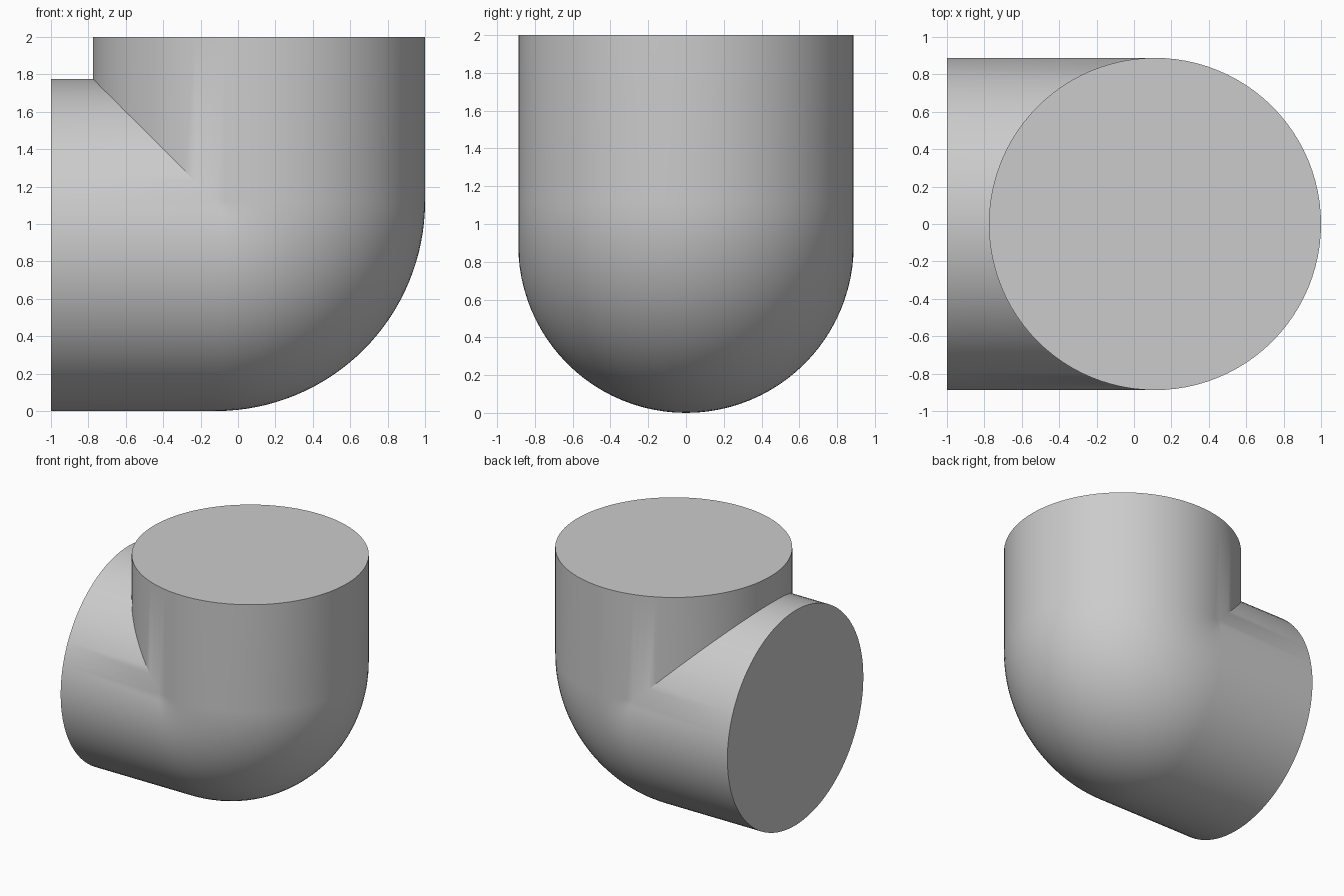
import bpy, bmesh, math

if "Cube" in bpy.data.objects:
    bpy.data.objects.remove(bpy.data.objects["Cube"])

R = 0.888                  # pipe radius
CX, CZ = -0.12, 1.12       # centre of the bend
BEND = 0.232               # bend radius of the pipe axis
END_X, TOP_Z = -1.0, 2.0   # open ends of the two legs
ARC_STEPS = 32

# angles around the pipe, with a point exactly where the inner crease begins
phi0 = math.acos(-BEND / R)
outer, inner = 56, 40
angles = [-phi0 + 2 * phi0 * i / outer for i in range(outer)]
angles += [phi0 + (2 * math.pi - 2 * phi0) * i / inner for i in range(inner)]


def bend_point(phi, t):
    """Outer side sweeps round the bend, inner side meets in a mitre."""
    d = BEND + R * math.cos(phi)
    y = R * math.sin(phi)
    if d > 1e-6:
        return (CX + d * math.sin(t), y, CZ - d * math.cos(t))
    return (CX + d, y, CZ - d)


# cross-sections: horizontal end, bend, vertical end
rings = [[bend_point(p, math.pi / 2 * k / ARC_STEPS) for p in angles]
         for k in range(ARC_STEPS + 1)]
rings.insert(0, [(END_X, y, z) for _, y, z in rings[0]])
rings.append([(x, y, TOP_Z) for x, y, _ in rings[-1]])

bm = bmesh.new()
rows = [[bm.verts.new(co) for co in ring] for ring in rings]
n = len(angles)
for a, b in zip(rows, rows[1:]):
    for i in range(n):
        j = (i + 1) % n
        bm.faces.new((a[i], a[j], b[j], b[i]))
# closed ends
bm.faces.new(rows[0])
bm.faces.new(rows[-1])
bmesh.ops.remove_doubles(bm, verts=bm.verts, dist=1e-5)
bmesh.ops.recalc_face_normals(bm, faces=bm.faces)

mesh = bpy.data.meshes.new("pipe_elbow")
bm.to_mesh(mesh)
bm.free()
elbow = bpy.data.objects.new("pipe_elbow", mesh)
bpy.context.collection.objects.link(elbow)

grey = bpy.data.materials.new("light_grey")
grey.diffuse_color = (0.6, 0.6, 0.6, 1)
grey.use_nodes = True
grey.node_tree.nodes["Principled BSDF"].inputs["Base Color"].default_value = grey.diffuse_color
mesh.materials.append(grey)

# smooth walls, sharp rims and crease
bpy.context.view_layer.objects.active = elbow
elbow.select_set(True)
bpy.ops.object.shade_smooth_by_angle(angle=math.radians(30))
